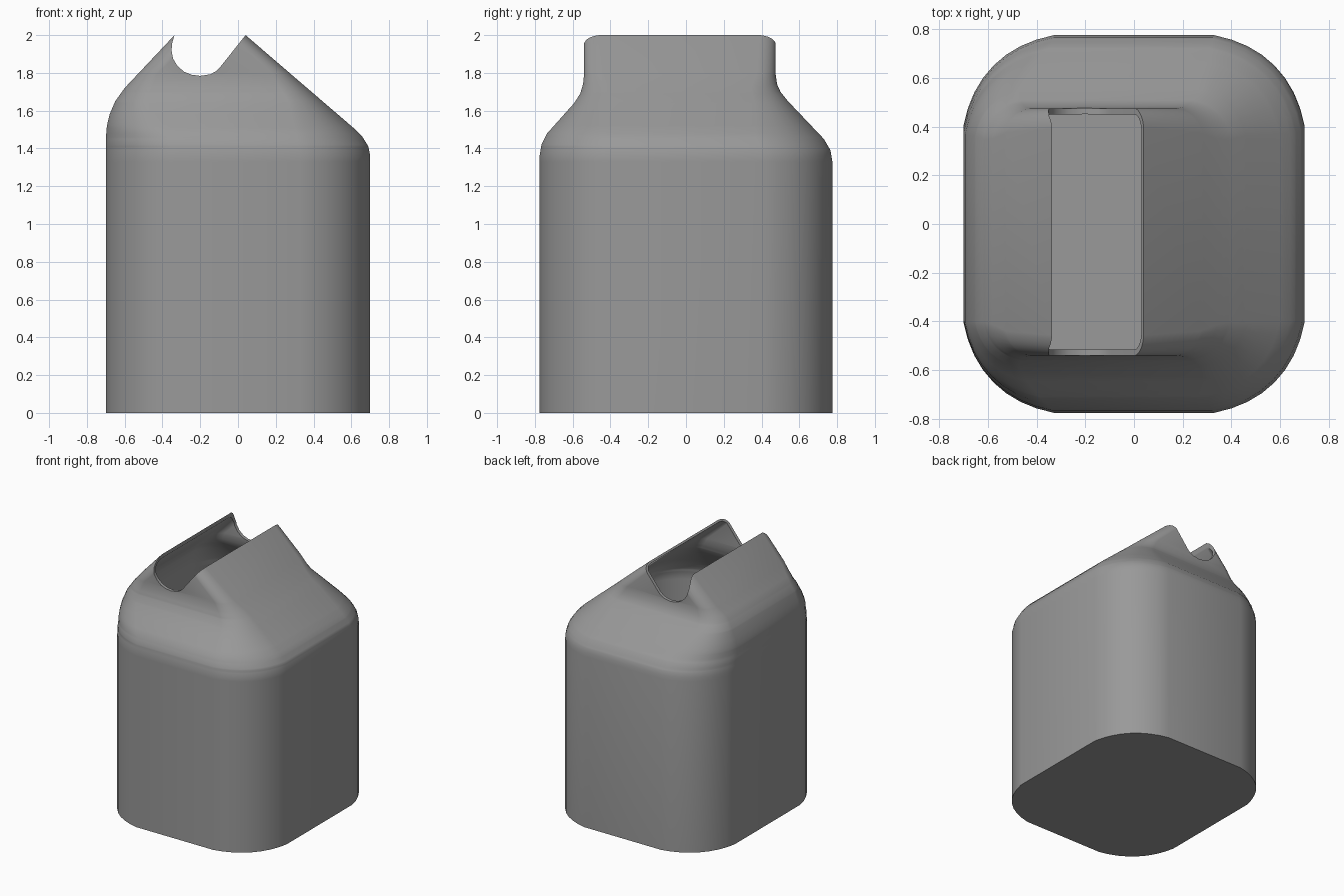
import bpy, bmesh
from math import sin, cos, pi

if "Cube" in bpy.data.objects:
    bpy.data.objects.remove(bpy.data.objects["Cube"])

# Outline of the body as (height, offset) pairs for each side, plus corner radius
LEFT = [(0, -.70), (1.45, -.70), (1.52, -.694), (1.58, -.68), (1.65, -.65), (1.72, -.60),
        (2.0, -.336), (2.1, -.24)]
RIGHT = [(0, .70), (1.36, .70), (1.41, .69), (1.46, .66), (1.51, .61), (2.0, .04), (2.1, -.075)]
FRONT = [(0, -.775), (1.36, -.775), (1.42, -.765), (1.48, -.735), (1.64, -.592), (1.69, -.56),
         (1.74, -.545), (1.79, -.54), (2.1, -.54)]
BACK = [(0, .775), (1.33, .775), (1.39, .765), (1.45, .73), (1.65, .54), (1.70, .50),
        (1.74, .482), (1.79, .475), (2.1, .475)]
CORNER = [(0, .37), (1.40, .37), (1.46, .35), (1.54, .28), (1.65, .18), (1.8, .10), (2.1, .075)]
CORNER_STEPS = 8
FLATTEN = .2   # how far the corner arcs are pulled towards a chamfer


def lerp(table, z):
    for (z0, v0), (z1, v1) in zip(table, table[1:]):
        if z <= z1:
            return v0 + (v1 - v0) * (z - z0) / (z1 - z0)
    return table[-1][1]


def make_object(name, bm):
    bmesh.ops.recalc_face_normals(bm, faces=bm.faces)
    mesh = bpy.data.meshes.new(name)
    bm.to_mesh(mesh)
    bm.free()
    ob = bpy.data.objects.new(name, mesh)
    bpy.context.collection.objects.link(ob)
    return ob


def loft(name, inset, levels):
    """Stack rounded rectangles whose sides follow the outline tables."""
    bm = bmesh.new()
    rings = []
    for z in levels:
        x0, x1 = lerp(LEFT, z) + inset, lerp(RIGHT, z) - inset
        y0, y1 = lerp(FRONT, z) + inset, lerp(BACK, z) - inset
        r = min(lerp(CORNER, z) - inset, (x1 - x0) * .45)
        centres = [(x1 - r, y1 - r), (x0 + r, y1 - r), (x0 + r, y0 + r), (x1 - r, y0 + r)]
        ring = []
        for q, (cx, cy) in enumerate(centres):
            for i in range(CORNER_STEPS + 1):
                a = i / CORNER_STEPS * pi / 2
                # shrink the arc part of the way to its chord
                k = r * (1 - FLATTEN + FLATTEN / (cos(a) + sin(a)))
                a += q * pi / 2
                ring.append(bm.verts.new((cx + k * cos(a), cy + k * sin(a), z)))
        rings.append(ring)
    n = len(rings[0])
    for a, b in zip(rings, rings[1:]):
        for i in range(n):
            j = (i + 1) % n
            bm.faces.new((a[i], a[j], b[j], b[i]))
    bm.faces.new(rings[0][::-1])
    bm.faces.new(rings[-1])
    return make_object(name, bm)


def subtract(target, cutter):
    mod = target.modifiers.new("cut", 'BOOLEAN')
    mod.operation = 'DIFFERENCE'
    mod.solver = 'EXACT'
    mod.object = cutter
    bpy.context.view_layer.objects.active = target
    bpy.ops.object.modifier_apply(modifier=mod.name)
    bpy.data.objects.remove(cutter)


heights = sorted({z for t in (LEFT, RIGHT, FRONT, BACK, CORNER) for z, _ in t if z > 0})

# Outer body and the hollow inside it
body = loft("container_body", 0, [0] + heights)
hollow = loft("hollow_cutter", .025, [.025] + heights)
subtract(body, hollow)

# Slot along the ridge, rounded at the bottom and slanted on the right
slot = [(.04, 2.25), (.04, 2.0), (-.095, 1.83), (-.115, 1.81), (-.145, 1.793), (-.2, 1.784),
        (-.245, 1.79), (-.285, 1.806), (-.32, 1.836), (-.344, 1.875), (-.352, 1.92),
        (-.348, 1.96), (-.336, 2.0), (-.336, 2.25)]
bm = bmesh.new()
face = bm.faces.new([bm.verts.new((x, -1, z)) for x, z in slot])
out = bmesh.ops.extrude_face_region(bm, geom=[face])
bmesh.ops.translate(bm, vec=(0, 2, 0),
                    verts=[v for v in out["geom"] if isinstance(v, bmesh.types.BMVert)])
subtract(body, make_object("slot_cutter", bm))

# Dark grey finish
grey = bpy.data.materials.new("dark_grey")
grey.diffuse_color = (.32, .32, .32, 1)
grey.use_nodes = True
grey.node_tree.nodes["Principled BSDF"].inputs["Base Color"].default_value = grey.diffuse_color
body.data.materials.clear()
body.data.materials.append(grey)

# Smooth curves, crisp cut edges
bpy.ops.object.select_all(action='DESELECT')
body.select_set(True)
bpy.context.view_layer.objects.active = body
bpy.ops.object.shade_smooth_by_angle(angle=pi / 6)
